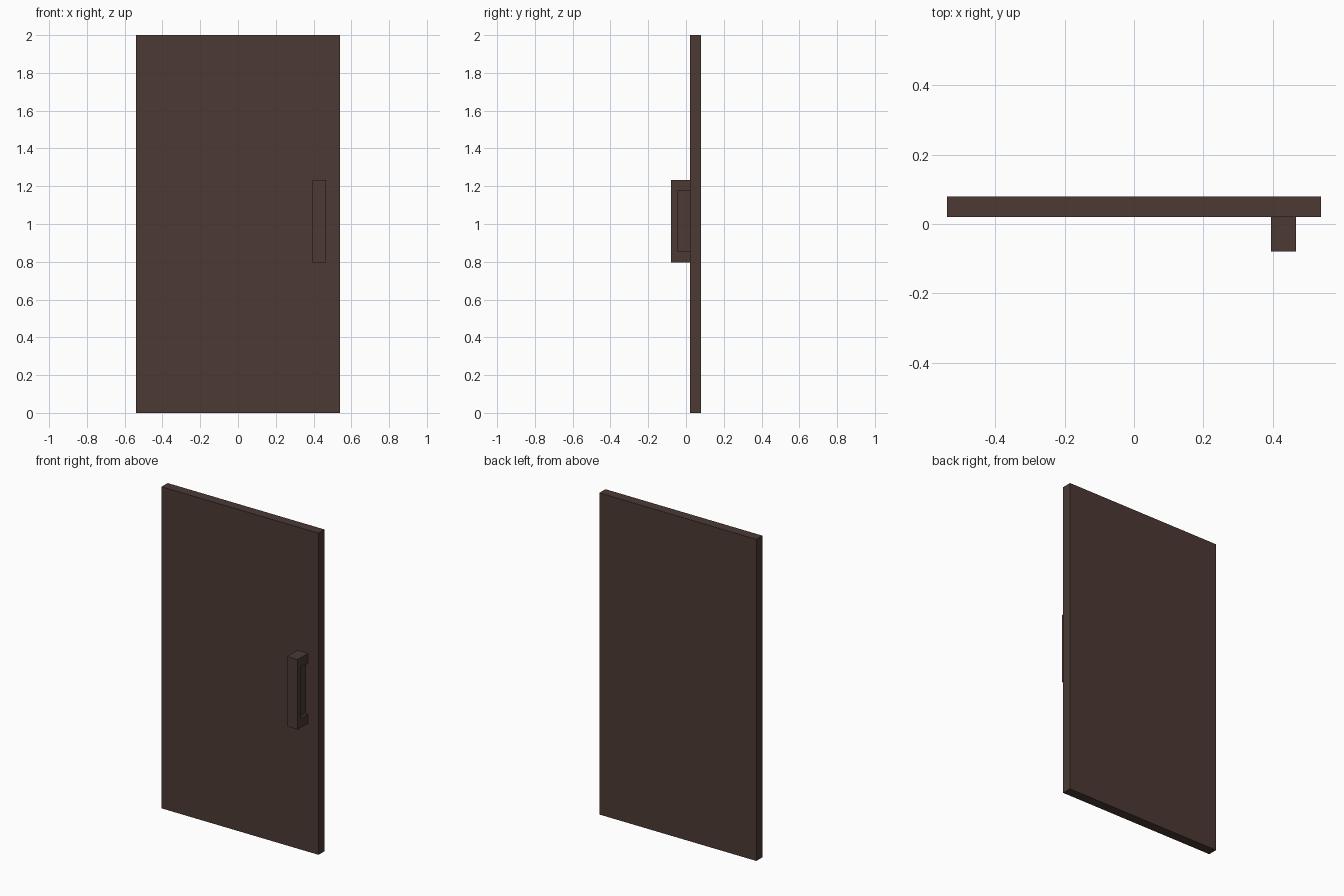
import bpy

if "Cube" in bpy.data.objects:
    bpy.data.objects.remove(bpy.data.objects["Cube"])

wood = bpy.data.materials.new("dark brown")
wood.diffuse_color = (0.072, 0.042, 0.034, 1)
wood.use_nodes = True
wood.node_tree.nodes["Principled BSDF"].inputs["Base Color"].default_value = wood.diffuse_color


def box(name, x0, x1, y0, y1, z0, z1):
    bpy.ops.mesh.primitive_cube_add(size=1, location=((x0 + x1) / 2, (y0 + y1) / 2, (z0 + z1) / 2))
    ob = bpy.context.object
    ob.name = name
    ob.scale = (x1 - x0, y1 - y0, z1 - z0)
    bpy.ops.object.transform_apply(location=False, rotation=False, scale=True)
    ob.data.materials.append(wood)
    return ob


# door panel
box("door_panel", -0.54, 0.54, 0.02, 0.08, 0, 2)

# pull handle with a finger recess on each side
handle = box("handle", 0.395, 0.467, -0.08, 0.02, 0.797, 1.233)
DEPTH = 0.016
for side, x0, x1 in (("left", 0.36, 0.395 + DEPTH), ("right", 0.467 - DEPTH, 0.50)):
    cutter = box(side + "_recess_cutter", x0, x1, -0.046, 0.05, 0.857, 1.174)
    cutter.hide_render = True
    cutter.hide_viewport = True
    mod = handle.modifiers.new(side + "_recess", "BOOLEAN")
    mod.operation = "DIFFERENCE"
    mod.solver = "EXACT"
    mod.object = cutter
